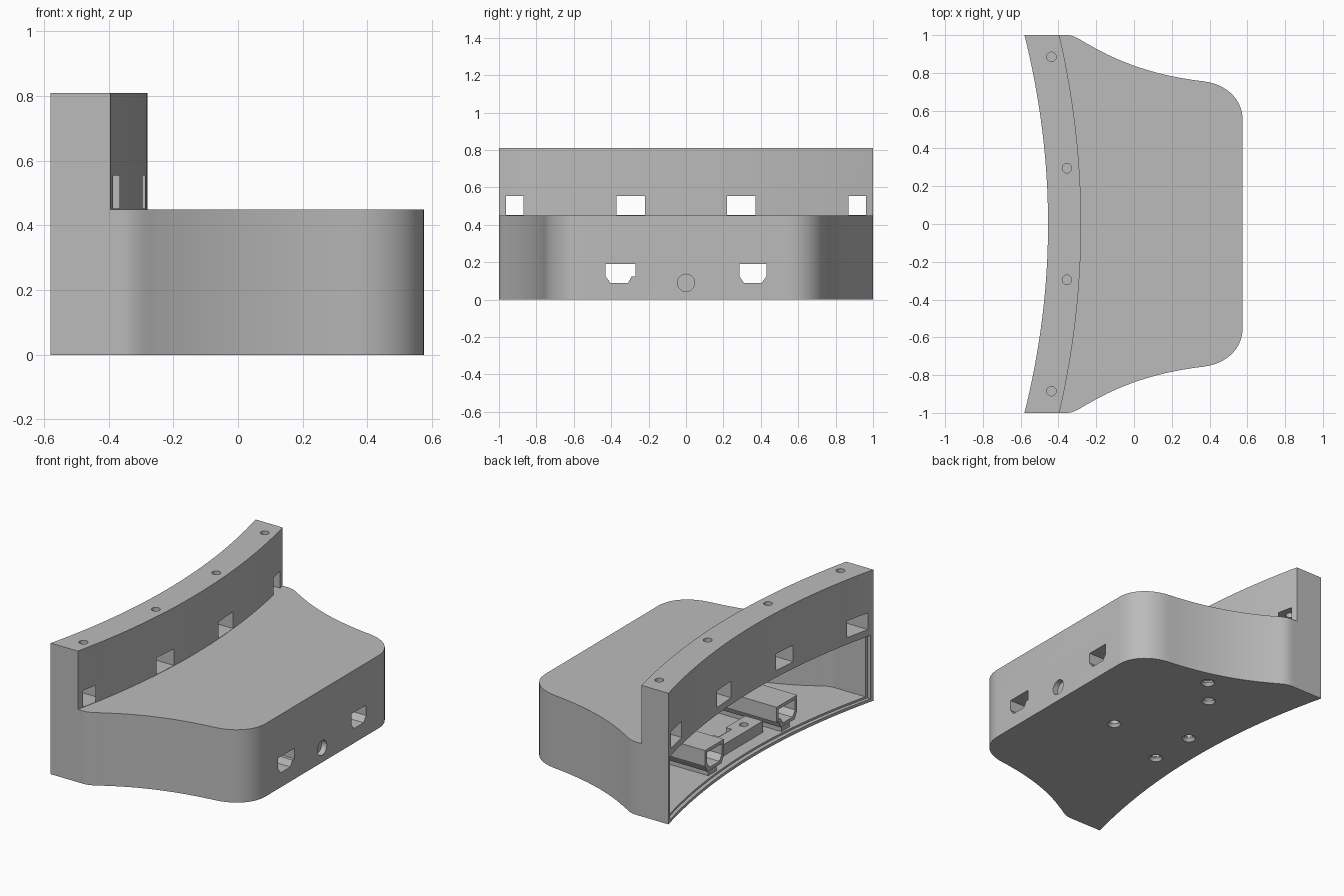
import bpy, bmesh, math
from mathutils import Matrix, Vector
from mathutils.geometry import interpolate_bezier

if "Cube" in bpy.data.objects:
    bpy.data.objects.remove(bpy.data.objects["Cube"])

grey = bpy.data.materials.new("plain_grey")
grey.use_nodes = True
grey.diffuse_color = (0.5, 0.5, 0.5, 1)
grey.node_tree.nodes["Principled BSDF"].inputs["Base Color"].default_value = (0.5, 0.5, 0.5, 1)


def finish(name, bm):
    bmesh.ops.recalc_face_normals(bm, faces=bm.faces)
    mesh = bpy.data.meshes.new(name)
    bm.to_mesh(mesh)
    bm.free()
    mesh.materials.append(grey)
    obj = bpy.data.objects.new(name, mesh)
    bpy.context.collection.objects.link(obj)
    return obj


def extrude(name, points, start, end, axis="z"):
    """Prism from a 2D outline: (x, y) along z, or (y, z) along x."""
    bm = bmesh.new()
    place = (lambda a, b: (a, b, start)) if axis == "z" else (lambda a, b: (start, a, b))
    face = bm.faces.new([bm.verts.new(place(*p)) for p in points])
    top = bmesh.ops.extrude_face_region(bm, geom=[face])["geom"]
    move = Vector((0, 0, end - start)) if axis == "z" else Vector((end - start, 0, 0))
    bmesh.ops.translate(bm, vec=move, verts=[v for v in top if isinstance(v, bmesh.types.BMVert)])
    return finish(name, bm)


def box(name, x, y, z):
    return extrude(name, [(x[0], y[0]), (x[1], y[0]), (x[1], y[1]), (x[0], y[1])], *z)


def cylinder(name, centre, r1, r2, depth, axis="z"):
    bm = bmesh.new()
    turn = Matrix.Rotation(math.pi / 2, 4, "Y") if axis == "x" else Matrix()
    bmesh.ops.create_cone(bm, cap_ends=True, segments=32, radius1=r1, radius2=r2,
                          depth=depth, matrix=Matrix.Translation(centre) @ turn)
    return finish(name, bm)


def combine(obj, tool, operation="DIFFERENCE"):
    mod = obj.modifiers.new("cut", "BOOLEAN")
    mod.operation, mod.solver, mod.object = operation, "EXACT", tool
    bpy.ops.object.select_all(action="DESELECT")
    bpy.context.view_layer.objects.active = obj
    obj.select_set(True)
    bpy.ops.object.modifier_apply(modifier=mod.name)
    bpy.data.objects.remove(tool)


def smooth(obj):
    bpy.ops.object.select_all(action="DESELECT")
    bpy.context.view_layer.objects.active = obj
    obj.select_set(True)
    bpy.ops.object.shade_smooth_by_angle(angle=math.radians(30))


def arc(middle, sag):
    """Shallow curve running from y = -1 to y = 1."""
    ys = [-1 + i / 16 for i in range(33)]
    return [(middle - sag * y * y, y) for y in ys]


# Flowing side of the body, from the rear end to the front corner
knots = [((-.36, 1), (-.31, 1), (-.28, .97), (-.24, .95)),
         ((-.24, .95), (-.02, .82), (.2, .775), (.37, .755)),
         ((.37, .755), (.49, .74), (.575, .66), (.575, .55))]
side = [(-.395, 1)]
for a, b, c, d in knots:
    side += [tuple(p) for p in interpolate_bezier(Vector(a), Vector(b), Vector(c), Vector(d), 14)][:-1]
side.append((.575, .55))


def mirrored(half):
    return half + [(x, -y) for x, y in reversed(half)]


# Body shell with the tall curved wall on top
back = arc(-.455, .125)
body = extrude("body_shell", back + mirrored(side), 0, .45)
wall = extrude("rear_wall", back + arc(-.28, .115)[::-1], .45, .81)
combine(body, wall, "UNION")

# Cavity, open along the concave face, with a shallow rebate round the opening
inner = [(x * .94, y * .965) for x, y in side]
combine(body, extrude("cavity", mirrored([(-1, .965)] + inner), .03, .40))
rebate = [(x + .025, y * .98) for x, y in back]
combine(body, extrude("rebate", [(-1, -.98)] + rebate + [(-1, .98)], .018, .41))

# Screw holes and nut slots in the wall
for s in (-1, 1):
    for x, y in ((-.437, .885), (-.355, .295)):
        combine(body, cylinder("screw_hole", (x, y * s, .66), .025, .025, .4))
        combine(body, box("nut_slot", (x - .3, x + .07), (y * s - .077, y * s + .077), (.452, .555)))

# Countersunk holes through the floor
for x, y in ((-.29, .15), (-.29, -.15), (.15, 0), (-.1, .555), (.04, .715)):
    combine(body, cylinder("floor_hole", (x, y, .02), .027, .027, .08))
    combine(body, cylinder("countersink", (x, y, .005), .047, .025, .03))

# Port openings and their channels
plain = [(.285, .19), (.285, .125), (.31, .09), (.405, .09), (.43, .125), (.43, .19)]
stepped = [(-.43, .19), (-.43, .125), (-.405, .09), (-.31, .09), (-.29, .125),
           (-.27, .125), (-.27, .19)]


def grow(points, t):
    cy = sum(p[0] for p in points) / len(points)
    return [(y + math.copysign(t, y - cy), z + (t if z > .15 else -t if z < .1 else -t / 2))
            for y, z in points]


for name, port in (("left_channel", plain), ("right_channel", stepped)):
    combine(body, extrude("port", port, .5, .7, "x"))
    channel = extrude(name, grow(port, .02), -.445, .545, "x")
    combine(channel, extrude("bore", port, -.6, .7, "x"))
    mid = math.copysign(.357, port[0][0])
    box(name + "_support", (-.43, .54), (mid - .04, mid + .04), (.025, .072))

# Round socket in the front
combine(body, cylinder("socket", (.55, 0, .09), .046, .046, .2, "x"))
smooth(body)

# Clamp bar and post inside
bar = box("clamp_bar", (-.35, -.23), (-.25, .25), (.025, .10))
for y in (-.15, .15):
    combine(bar, cylinder("bar_hole", (-.29, y, .08), .025, .025, .2))
combine(bar, box("bar_notch", (-.27, -.2), (-.06, .06), (.07, .2)))
smooth(bar)
post = box("socket_post", (.09, .21), (-.07, .07), (.025, .15))
combine(post, cylinder("post_hole", (.15, 0, .03), .027, .027, .12))
smooth(post)
